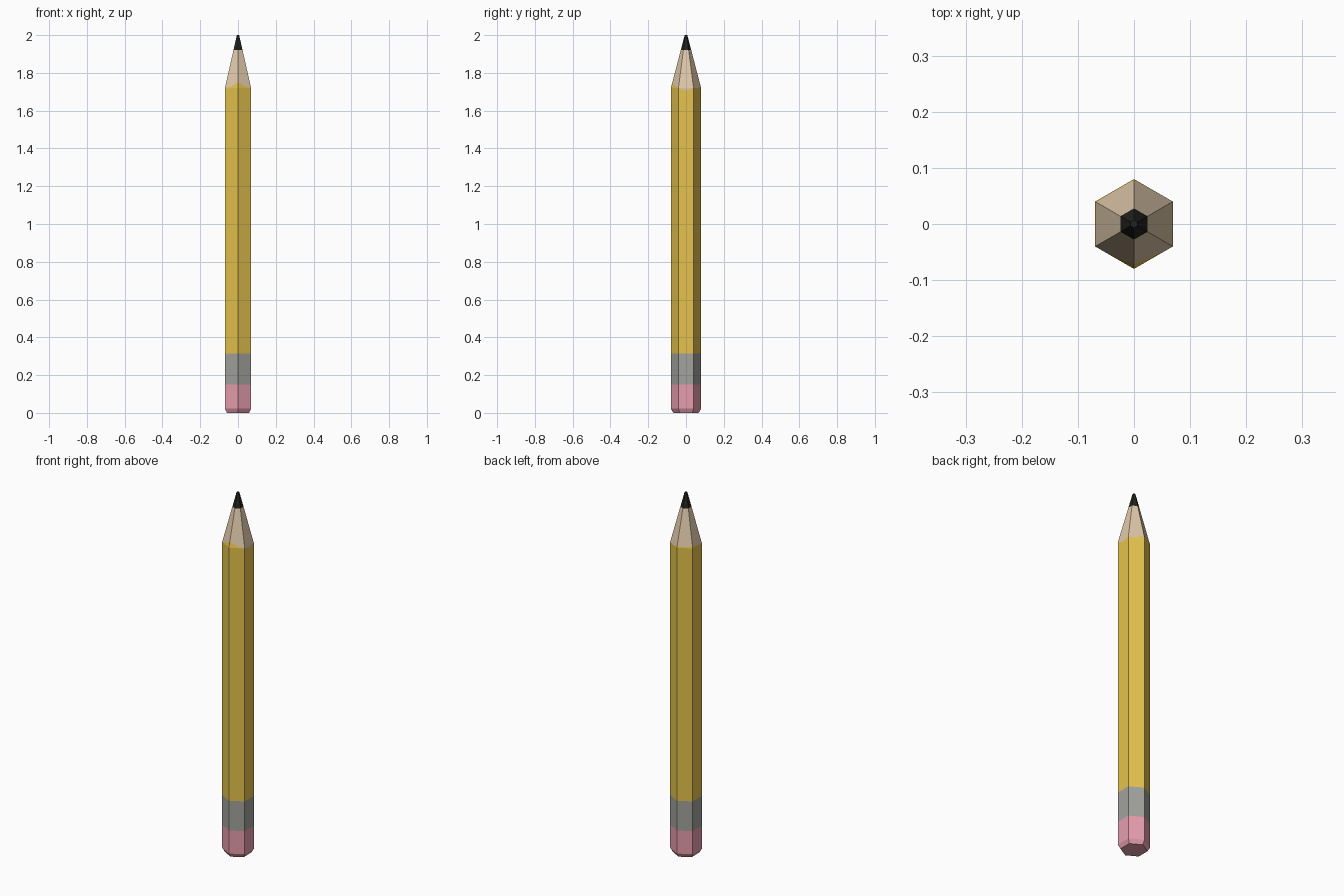
import bpy, bmesh, math

if "Cube" in bpy.data.objects:
    bpy.data.objects.remove(bpy.data.objects["Cube"])

def material(name, rgb):
    m = bpy.data.materials.new(name)
    m.diffuse_color = (*rgb, 1)
    m.use_nodes = True
    m.node_tree.nodes["Principled BSDF"].inputs["Base Color"].default_value = m.diffuse_color
    return m

PINK = material("eraser pink", (0.80, 0.34, 0.42))
GREY = material("ferrule grey", (0.36, 0.36, 0.34))
YELLOW = material("yellow paint", (0.78, 0.54, 0.075))
WOOD = material("bare wood", (0.74, 0.58, 0.40))
BLACK = material("graphite", (0.016, 0.016, 0.013))

R, TIP_R, SHOULDER, TOP = 0.08, 0.007, 1.72, 2.0
LEAD = 1.92
N = 12  # six ridges plus six face centres

def radius(z):
    """Ridge radius: straight barrel, then a sharpened cone."""
    return R - max(0, z - SHOULDER) / (TOP - SHOULDER) * (R - TIP_R)

def ring(heights, r=None):
    pts = []
    for i in range(N):
        z = heights[i] if isinstance(heights, list) else heights
        a = math.radians(30 + 30 * i)
        k = (r or radius(z)) * (math.cos(math.pi / 6) if i % 2 else 1)
        pts.append((k * math.cos(a), k * math.sin(a), z))
    return pts

def loft(name, rings, mat, cap_start=False, cap_end=False):
    """Skin a stack of rings into one part."""
    bm = bmesh.new()
    loops = [[bm.verts.new(p) for p in r] for r in rings]
    for a, b in zip(loops, loops[1:]):
        for i in range(N):
            j = (i + 1) % N
            bm.faces.new((a[i], a[j], b[j], b[i]))
    if cap_start:
        bm.faces.new(loops[0][::-1])
    if cap_end:
        bm.faces.new(loops[-1])
    bmesh.ops.remove_doubles(bm, verts=bm.verts, dist=1e-5)
    me = bpy.data.meshes.new(name)
    bm.to_mesh(me)
    bm.free()
    me.materials.append(mat)
    bpy.context.collection.objects.link(bpy.data.objects.new(name, me))

# Uneven paint edge around the shoulder, from 30 degrees in 30 degree steps
edge = [1.72, 1.715, 1.73, 1.725, 1.73, 1.725,
        1.715, 1.73, 1.75, 1.73, 1.72, 1.705]
low = [min(z, SHOULDER) for z in edge]
high = [max(z, SHOULDER) for z in edge]

# Eraser with chamfered end, then metal ferrule
loft("eraser", [ring(0, 0.067), ring(0.022), ring(0.15)], PINK, cap_start=True)
loft("ferrule", [ring(0.15), ring(0.315)], GREY)
# Painted barrel, with paint running slightly onto the cone
loft("barrel", [ring(0.315), ring(low)], YELLOW)
loft("paint_edge", [ring(SHOULDER), ring(high)], YELLOW)
# Sharpened wood, dipping slightly below the shoulder
loft("wood_edge", [ring(low), ring(SHOULDER)], WOOD)
loft("sharpened_wood", [ring(high), ring(LEAD)], WOOD)
# Graphite point
loft("lead", [ring(LEAD), ring(TOP)], BLACK, cap_end=True)
